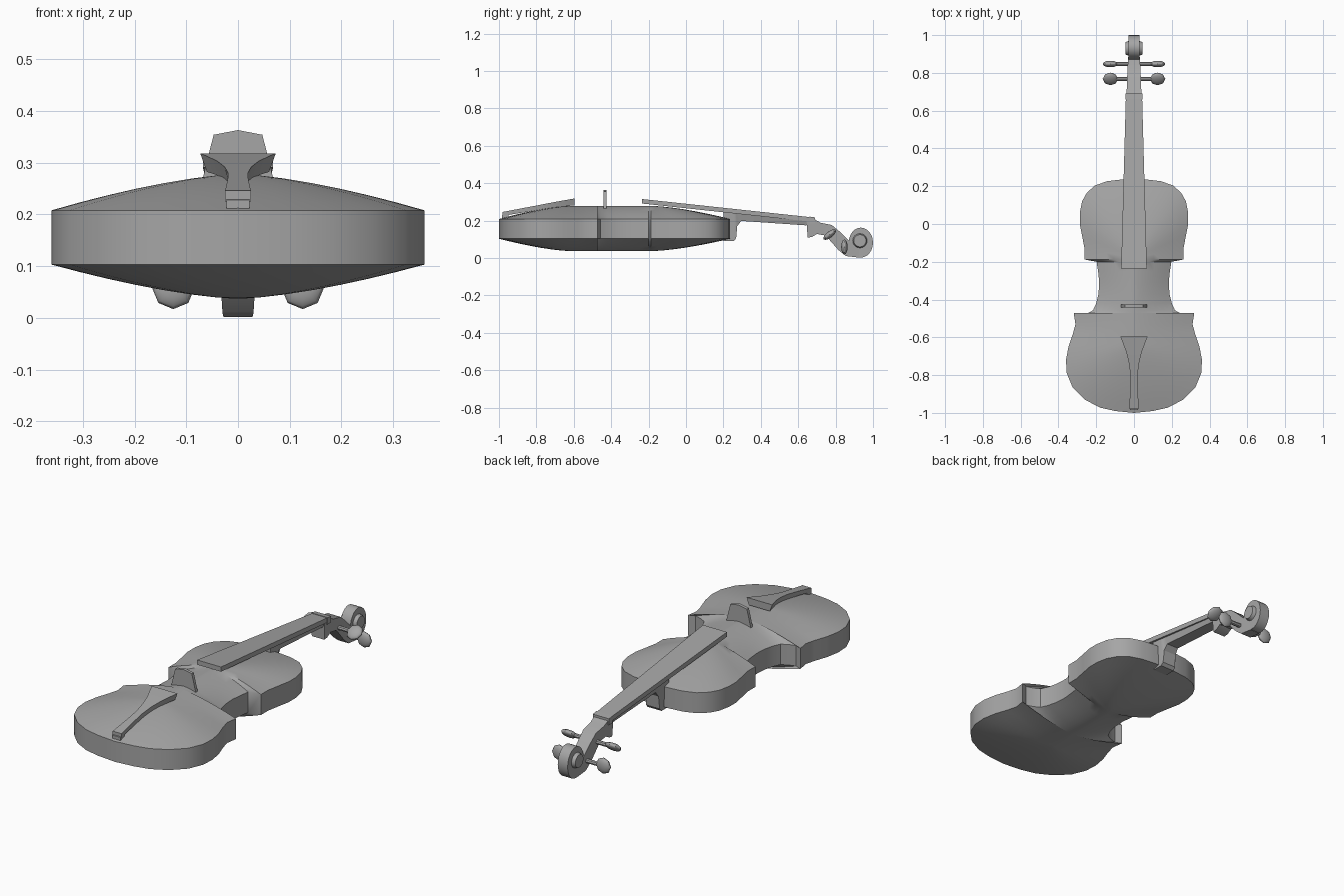
import bpy, bmesh, math

if "Cube" in bpy.data.objects:
    bpy.data.objects.remove(bpy.data.objects["Cube"])

GREY = (0.38, 0.38, 0.38, 1)
grey = bpy.data.materials.new("plain grey")
grey.use_nodes = True
grey.diffuse_color = GREY
grey.node_tree.nodes["Principled BSDF"].inputs["Base Color"].default_value = GREY


def finish(bm, name, angle=30):
    bmesh.ops.recalc_face_normals(bm, faces=bm.faces)
    mesh = bpy.data.meshes.new(name)
    bm.to_mesh(mesh)
    bm.free()
    obj = bpy.data.objects.new(name, mesh)
    bpy.context.collection.objects.link(obj)
    mesh.materials.append(grey)
    bpy.ops.object.select_all(action="DESELECT")
    obj.select_set(True)
    bpy.context.view_layer.objects.active = obj
    bpy.ops.object.shade_smooth_by_angle(angle=math.radians(angle))
    return obj


def skin(bm, rings):
    """Join successive closed rings of points with quads."""
    rows = [[bm.verts.new(p) for p in ring] for ring in rings]
    for a, b in zip(rows, rows[1:]):
        for i in range(len(a)):
            j = (i + 1) % len(a)
            bm.faces.new((a[i], a[j], b[j], b[i]))
    return rows


def loft(name, stations):
    """Box sections: (top y, top z, bottom y, bottom z, top half width, bottom half width)."""
    bm = bmesh.new()
    rows = skin(bm, [[(-w, y, z), (w, y, z), (v, b, c), (-v, b, c)]
                     for y, z, b, c, w, v in stations])
    bm.faces.new(rows[0])
    bm.faces.new(rows[-1])
    return finish(bm, name)


def round_part(name, r1, r2, depth, location, stretch=1.0, sides=16):
    """Cone or cylinder lying along x; r1 is the -x end."""
    bm = bmesh.new()
    bmesh.ops.create_cone(bm, cap_ends=True, segments=sides, radius1=r1, radius2=r2, depth=depth)
    obj = finish(bm, name, 40)
    obj.rotation_euler.y = math.pi / 2
    obj.scale.y = stretch
    obj.location = location
    return obj


# Body: waisted outline, straight ribs and arched plates
half = [(0, -1), (.1, -.99), (.18, -.972), (.26, -.93), (.325, -.865), (.356, -.79),
        (.36, -.72), (.347, -.65), (.323, -.58), (.31, -.53), (.319, -.472), (.285, -.485),
        (.25, -.475), (.217, -.457), (.2, -.42), (.188, -.37), (.184, -.31), (.19, -.25),
        (.198, -.2), (.262, -.188), (.262, -.13), (.275, -.06), (.287, 0), (.287, .06),
        (.275, .12), (.25, .165), (.205, .205), (.14, .227), (.07, .235), (0, .237)]
outline = half + [(-x, y) for x, y in half[-2:0:-1]]


def ring(t, z, rise):
    points = []
    for x, y in outline:
        spine = max(-.62, min(-.18, y))
        points.append((x * t, spine + (y - spine) * t, z + rise * (1 - t ** 1.5)))
    return points


steps = [.02, .12, .25, .4, .55, .7, .85, 1]
bm = bmesh.new()
rows = skin(bm, [ring(t, .103, -.066) for t in steps]
            + [ring(t, .208, .07) for t in reversed(steps)])
bm.faces.new(rows[0])
bm.faces.new(rows[-1])
finish(bm, "body")

# Neck with its heel, and the fingerboard over it
loft("neck", [(.2, .25, .2, .09, .045, .04), (.255, .244, .255, .09, .045, .04),
              (.265, .243, .268, .105, .045, .038), (.27, .242, .274, .17, .045, .036),
              (.29, .24, .295, .198, .045, .034), (.65, .202, .645, .174, .04, .03)])
loft("fingerboard", [(-.235, .315, -.235, .291, .068, .068), (.675, .217, .675, .193, .043, .043)])
loft("nut", [(.66, .221, .66, .185, .046, .046), (.69, .217, .69, .185, .046, .046)])

# Pegbox curving down into the scroll
loft("pegbox", [(.645, .2, .65, .108, .04, .036), (.69, .205, .675, .113, .04, .036),
                (.72, .188, .7, .128, .038, .036), (.78, .176, .746, .12, .036, .035),
                (.825, .138, .78, .082, .034, .034), (.868, .096, .815, .042, .032, .032),
                (.89, .075, .855, .01, .03, .03), (.925, .06, .925, .002, .028, .028)])
round_part("scroll", .08, .08, .056, (0, .935, .082), .81, 24)
for name, side in (("left_scroll_eye", 1), ("right_scroll_eye", -1)):
    wide, narrow = (.04, .033) if side > 0 else (.033, .04)
    round_part(name, wide, narrow, .022, (side * .035, .93, .092))

# Tuning pegs: a shaft with a flattened head on each end
for label, y, z, tilt in (("upper", .768, .125, .66), ("lower", .847, .058, math.pi / 2)):
    round_part(label + "_peg_shaft", .011, .011, .22, (0, y, z), 1, 8)
    for name, side in (("left", 1), ("right", -1)):
        bm = bmesh.new()
        bmesh.ops.create_uvsphere(bm, u_segments=8, v_segments=6, radius=.041)
        head = finish(bm, f"{name}_{label}_peg_head", 40)
        head.scale.z = .42
        head.rotation_euler.x = tilt
        head.location = (side * .125, y, z)

# Flared tailpiece and its end saddle
loft("tailpiece", [(-.98, .246, -.98, .225, .025, .025), (-.87, .267, -.87, .243, .02, .018),
                   (-.8, .28, -.8, .254, .019, .016), (-.74, .292, -.74, .263, .026, .02),
                   (-.68, .303, -.68, .271, .04, .03), (-.63, .312, -.63, .278, .059, .046),
                   (-.595, .318, -.595, .282, .073, .06)])
loft("saddle", [(-.985, .228, -.985, .2, .022, .022), (-.95, .235, -.95, .2, .022, .022)])

# Bridge: thin upright plate with a peaked top
bm = bmesh.new()
profile = [(-.07, .262), (.07, .262), (.056, .319), (.047, .354), (0, .363),
           (-.047, .354), (-.056, .319)]
rows = skin(bm, [[(x, y, z) for x, z in profile] for y in (-.442, -.426)])
for row in rows:
    bm.faces.new(row)
finish(bm, "bridge")
